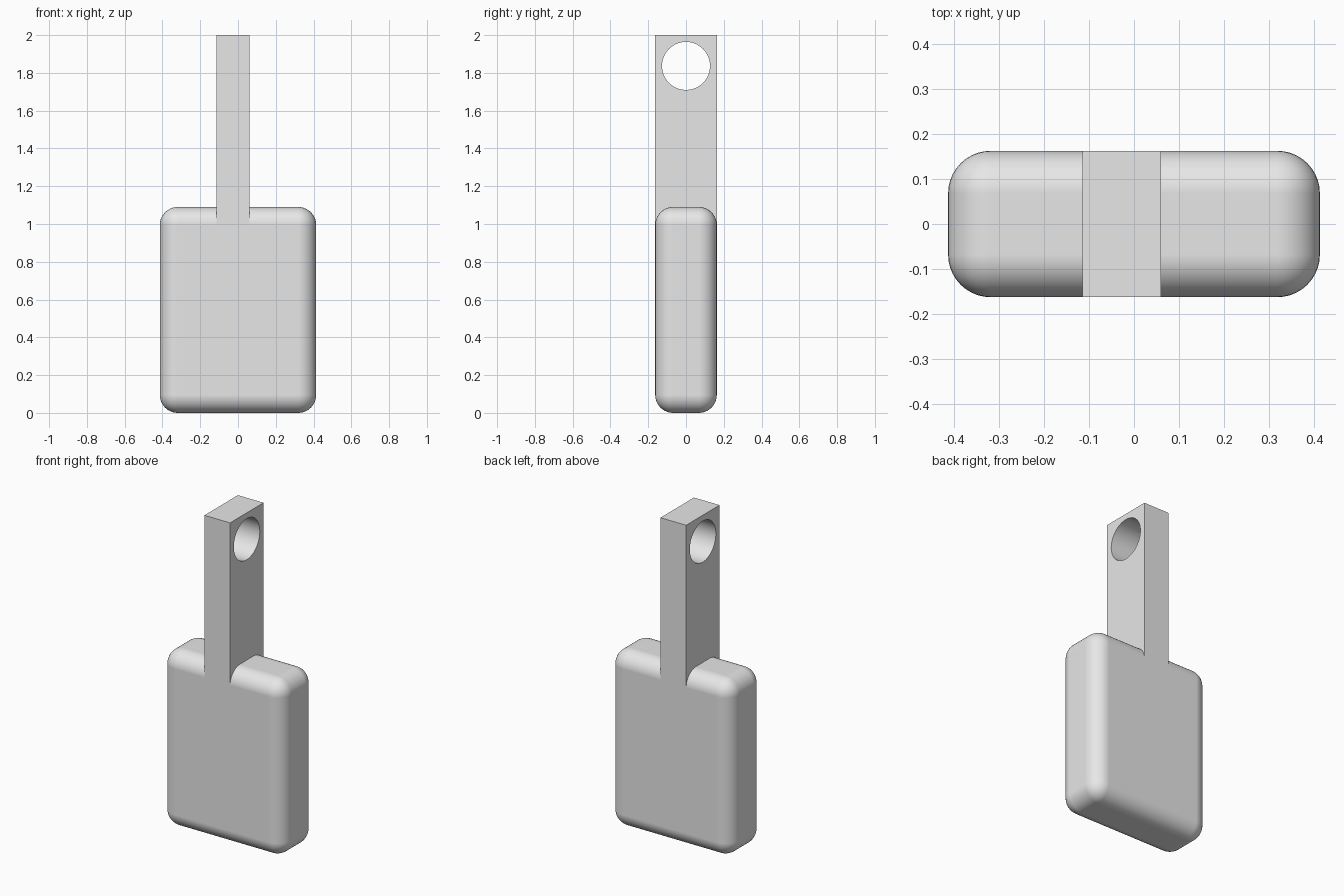
import bpy
import math

old = bpy.data.objects.get("Cube")
if old:
    bpy.data.objects.remove(old, do_unlink=True)

GREY = (0.8, 0.8, 0.8, 1.0)
grey = bpy.data.materials.new("plain grey")
grey.use_nodes = True
grey.diffuse_color = GREY
grey.node_tree.nodes["Principled BSDF"].inputs["Base Color"].default_value = GREY

HALF_DEPTH = 0.163
BODY_TOP = 1.09
ROUNDING = 0.095


def box(name, x0, x1, z0, z1):
    """Box of the shared depth between the given x and z limits."""
    bpy.ops.mesh.primitive_cube_add(size=1, location=((x0 + x1) / 2, 0, (z0 + z1) / 2))
    obj = bpy.context.object
    obj.name = obj.data.name = name
    obj.scale = (x1 - x0, 2 * HALF_DEPTH, z1 - z0)
    bpy.ops.object.transform_apply(location=False, rotation=False, scale=True)
    obj.data.materials.append(grey)
    return obj


def apply(obj, mod):
    bpy.ops.object.select_all(action="DESELECT")
    obj.select_set(True)
    bpy.context.view_layer.objects.active = obj
    bpy.ops.object.modifier_apply(modifier=mod.name)


# Rounded body
body = box("body", -0.414, 0.414, 0, BODY_TOP)
bpy.ops.object.shade_smooth()
bevel = body.modifiers.new("rounding", "BEVEL")
bevel.width = ROUNDING
bevel.segments = 10
bevel.harden_normals = True
apply(body, bevel)

# Upright post, flush with the front and back of the body
post = box("post", -0.115, 0.06, BODY_TOP - ROUNDING, 2.0)

# Round hole through the top of the post
bpy.ops.mesh.primitive_cylinder_add(vertices=64, radius=0.127, depth=1,
                                    location=(0, 0, 1.837),
                                    rotation=(0, math.pi / 2, 0))
cutter = bpy.context.object
cutter.name = "hole_cutter"
cutter.hide_render = True
cutter.data.materials.append(grey)
hole = post.modifiers.new("hole", "BOOLEAN")
hole.operation = "DIFFERENCE"
hole.solver = "EXACT"
hole.object = cutter
apply(post, hole)
bpy.data.objects.remove(cutter, do_unlink=True)
bpy.ops.object.shade_smooth_by_angle(angle=math.radians(30))
